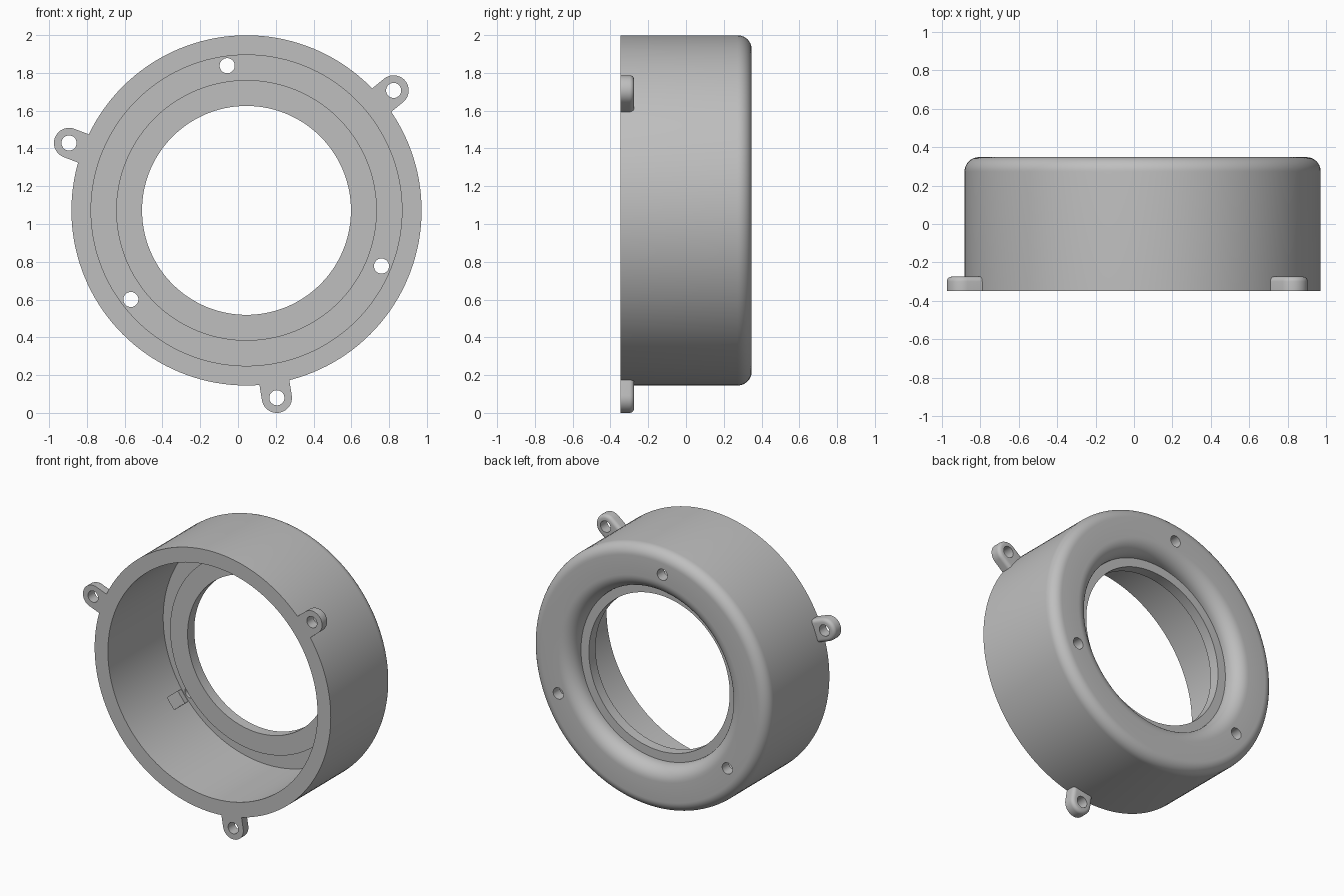
import bpy, bmesh
from math import cos, sin, pi, radians
from mathutils import Vector, Matrix

cube = bpy.data.objects.get("Cube")
if cube:
    bpy.data.objects.remove(cube, do_unlink=True)

CX, CZ = 0.045, 1.072            # axis of the ring
FRONT, BACK = -0.348, 0.348
R_OUT, R_IN = 0.927, 0.823       # housing wall
R_TUBE, R_COLLAR, R_HOLE = 0.615, 0.69, 0.553
SEGMENTS = 144

grey = bpy.data.materials.new("plain grey")
grey.use_nodes = True
grey.diffuse_color = (0.52, 0.52, 0.52, 1)
grey.node_tree.nodes["Principled BSDF"].inputs["Base Color"].default_value = (0.52, 0.52, 0.52, 1)


def make_object(name, bm):
    bmesh.ops.recalc_face_normals(bm, faces=bm.faces)
    mesh = bpy.data.meshes.new(name)
    bm.to_mesh(mesh)
    bm.free()
    mesh.materials.append(grey)
    obj = bpy.data.objects.new(name, mesh)
    bpy.context.collection.objects.link(obj)
    return obj


def polar(radius, angle, y):
    return Vector((CX + radius * cos(angle), y, CZ + radius * sin(angle)))


def fillet(r, y, size, start, end, steps=10):
    """Arc of (radius, y) points around a centre."""
    angles = [radians(start + (end - start) * i / steps) for i in range(steps + 1)]
    return [(r + size * cos(a), y + size * sin(a)) for a in angles]


def lathe(name, profile):
    bm = bmesh.new()
    rings = [[bm.verts.new(polar(r, 2 * pi * i / SEGMENTS, y)) for r, y in profile]
             for i in range(SEGMENTS)]
    n = len(profile)
    for i in range(SEGMENTS):
        a, b = rings[i], rings[(i + 1) % SEGMENTS]
        for j in range(n):
            k = (j + 1) % n
            bm.faces.new((a[j], a[k], b[k], b[j]))
    return make_object(name, bm)


def hole_cutter(radius, angle, y, depth):
    bm = bmesh.new()
    bmesh.ops.create_cone(bm, cap_ends=True, segments=32, radius1=0.04, radius2=0.04, depth=depth,
                          matrix=Matrix.Translation(polar(radius, angle, y)) @ Matrix.Rotation(pi / 2, 4, 'X'))
    return make_object("hole_cutter", bm)


def pocket_cutter(angle):
    bm = bmesh.new()
    turn = Matrix.Rotation(-angle, 4, 'Y')
    size = Matrix.Diagonal((0.07, 0.155, 0.09, 1))
    bmesh.ops.create_cube(bm, size=1, matrix=Matrix.Translation(polar(0.82, angle, 0.19)) @ turn @ size)
    return make_object("pocket_cutter", bm)


def cut(obj, cutters):
    for cutter in cutters:
        cutter.hide_render = True
        mod = obj.modifiers.new("cut", 'BOOLEAN')
        mod.operation, mod.solver, mod.object = 'DIFFERENCE', 'EXACT', cutter
    bpy.context.view_layer.update()
    evaluated = obj.evaluated_get(bpy.context.evaluated_depsgraph_get())
    mesh = bpy.data.meshes.new_from_object(evaluated)
    obj.modifiers.clear()
    obj.data = mesh
    for cutter in cutters:
        bpy.data.objects.remove(cutter, do_unlink=True)


def smooth(obj):
    bpy.ops.object.select_all(action='DESELECT')
    obj.select_set(True)
    bpy.context.view_layer.objects.active = obj
    bpy.ops.object.shade_smooth_by_angle(angle=radians(30))


# Housing: outer wall, rounded back rim, inner collar with a lip
outer, inner = 0.075, 0.1
profile = [(R_IN, FRONT), (R_OUT, FRONT)]
profile += fillet(R_OUT - outer, BACK - outer, outer, 0, 90)
profile += fillet(R_TUBE + inner, BACK - inner, inner, 90, 180)
profile += [(R_TUBE, 0.235), (R_HOLE, 0.235), (R_HOLE, 0.16), (R_COLLAR, 0.16),
            (R_COLLAR, 0.272), (R_IN, 0.272)]
housing = lathe("ring_housing", profile)

# Screw holes through the back, each with a small pocket in the inner wall
screw_angles = [radians(97.6 + 120 * i) for i in range(3)]
cut(housing, [hole_cutter(0.773, a, 0.33, 0.3) for a in screw_angles]
    + [pocket_cutter(a) for a in screw_angles])
smooth(housing)


# Mounting tabs: rounded ears with a hole and a softened back edge
def mounting_tab(index, angle):
    reach, half, thick, root = 1.005, 0.08, 0.074, 0.915
    outline = [(root, -half)]
    outline += [(reach + half * cos(t), half * sin(t))
                for t in (pi * (i / 20 - 0.5) for i in range(21))]
    outline += [(root, half)]
    bm = bmesh.new()
    turn = Matrix.Rotation(-angle, 3, 'Y')
    origin = Vector((CX, 0, CZ))
    front = [bm.verts.new(origin + turn @ Vector((u, FRONT, v))) for u, v in outline]
    back = [bm.verts.new(v.co + Vector((0, thick, 0))) for v in front]
    bm.faces.new(front)
    bm.faces.new(back)
    n = len(front)
    for i in range(n):
        j = (i + 1) % n
        bm.faces.new((front[i], front[j], back[j], back[i]))
    rim = [bm.edges.get((back[i], back[i + 1])) for i in range(n - 1)]
    bmesh.ops.recalc_face_normals(bm, faces=bm.faces)
    bmesh.ops.bevel(bm, geom=rim, offset=0.025, segments=5, profile=0.5, affect='EDGES')
    tab = make_object("mounting_tab_%d" % index, bm)
    cut(tab, [hole_cutter(reach, angle, FRONT, 0.4)])
    smooth(tab)


for i in range(3):
    mounting_tab(i + 1, radians(39.2 + 120 * i))
